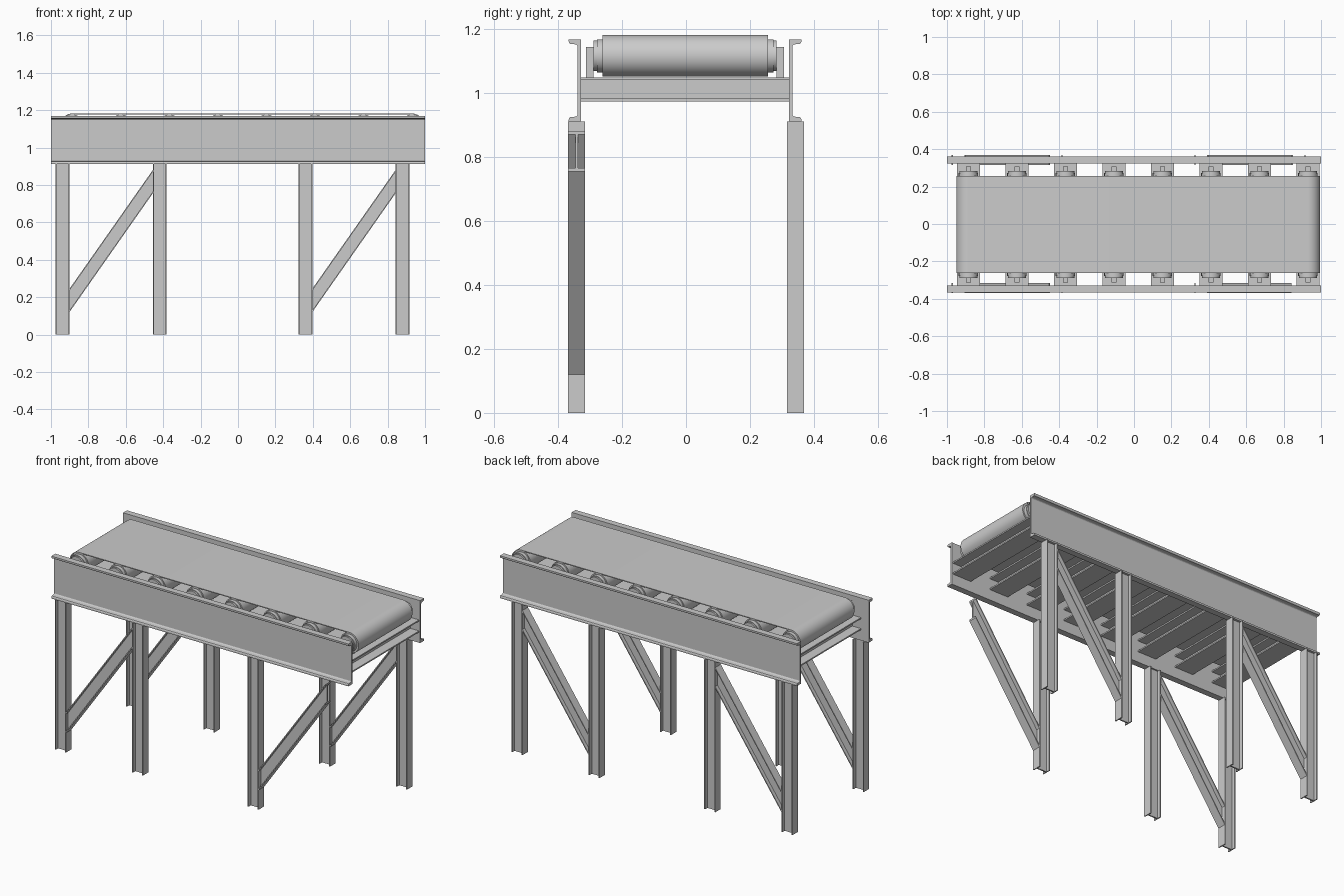
import bpy, bmesh
from math import sin, cos, pi
from mathutils import Vector

if "Cube" in bpy.data.objects:
    bpy.data.objects.remove(bpy.data.objects["Cube"])

X, Y, Z = Vector((1, 0, 0)), Vector((0, 1, 0)), Vector((0, 0, 1))


def finish(bm, name, smooth=False):
    bmesh.ops.recalc_face_normals(bm, faces=bm.faces[:])
    me = bpy.data.meshes.new(name)
    bm.to_mesh(me)
    bm.free()
    ob = bpy.data.objects.new(name, me)
    bpy.context.collection.objects.link(ob)
    if smooth:
        bpy.ops.object.select_all(action='DESELECT')
        ob.select_set(True)
        bpy.context.view_layer.objects.active = ob
        bpy.ops.object.shade_smooth_by_angle()
    return ob


def prism(name, profile, start, end, u, v, smooth=False):
    """Sweep a closed 2D profile from start to end; u and v span the cut plane."""
    bm = bmesh.new()
    a, b = [[bm.verts.new(Vector(p) + u * s + v * t) for s, t in profile] for p in (start, end)]
    n = len(profile)
    for i in range(n):
        j = (i + 1) % n
        bm.faces.new((a[i], a[j], b[j], b[i]))
    bm.faces.new(a)
    bm.faces.new(b)
    return finish(bm, name, smooth)


def i_beam(height, width, flange, web):
    h, w, t = height / 2, width / 2, web / 2
    k = h - flange
    return [(-h, -w), (-k, -w), (-k, -t), (k, -t), (k, -w), (h, -w),
            (h, w), (k, w), (k, t), (-k, t), (-k, w), (-h, w)]


def circle(r, n=40):
    return [(r * cos(2 * pi * i / n), r * sin(2 * pi * i / n)) for i in range(n)]


def stadium(x0, x1, z, r, n=24):
    right = [(x1 + r * sin(pi * i / n), z + r * cos(pi * i / n)) for i in range(n + 1)]
    left = [(x0 - r * sin(pi * i / n), z - r * cos(pi * i / n)) for i in range(n + 1)]
    return right + left


# Side rails: channels with filleted flanges facing outward (y offset, z)
upper = [(0.010, 0.108), (0.012, 0.111), (0.016, 0.113), (0.034, 0.115), (0.037, 0.118),
         (0.038, 0.122), (0.038, 0.129), (0, 0.129)]
channel = upper + [(y, -z) for y, z in reversed(upper)]
YC = -0.003
for side, label in ((-1, "front"), (1, "back")):
    prism(label + "_side_rail", channel, (-1, YC + side * 0.326, 1.04),
          (1, YC + side * 0.326, 1.04), Y * side, Z)

# Legs and diagonal braces; the front right corner has no leg
leg = i_beam(0.074, 0.053, 0.006, 0.008)
brace = i_beam(0.125, 0.053, 0.010, 0.008)
for side, label in ((-1, "front"), (1, "back")):
    y = side * 0.3425
    for i, x in enumerate((-0.938, -0.418, 0.36, 0.88)):
        if not (side < 0 and i == 3):
            prism(f"{label}_leg_{i + 1}", leg, (x, y, 0), (x, y, 0.911), X, Y)
        if i % 2 == 0:
            prism(f"{label}_brace_{i // 2 + 1}", brace, (x + 0.037, y, 0.182),
                  (x + 0.483, y, 0.818), Z, Y)

# Cross beams, rollers and roller brackets
ZC = 1.117
rollers = [-0.885 + 0.2593 * i for i in range(8)]
beam = i_beam(0.075, 0.125, 0.008, 0.008)
for i, x in enumerate(rollers):
    prism(f"cross_beam_{i + 1}", beam, (x, YC - 0.326, 1.0125), (x, YC + 0.326, 1.0125), Z, X)
    prism(f"roller_{i + 1}", circle(0.052), (x, YC - 0.276, ZC), (x, YC + 0.276, ZC), X, Z, True)
    prism(f"roller_sleeve_{i + 1}", circle(0.0595), (x, YC - 0.255, ZC), (x, YC + 0.255, ZC), X, Z, True)
    for side, label in ((-1, "front"), (1, "back")):
        yb = YC + side * 0.286
        prism(f"{label}_roller_end_{i + 1}", circle(0.048), (x, YC + side * 0.27, ZC), (x, yb, ZC), X, Z, True)
        tab = [(-0.013, 1.05), (0.013, 1.05), (0.013, 1.145), (-0.013, 1.145)]
        prism(f"{label}_roller_bracket_{i + 1}", tab, (x, yb, 0), (x, YC + side * 0.31, 0), X, Z)

# Endless belt: hollow loop around the end rollers
bm = bmesh.new()
outer = stadium(rollers[0], rollers[-1], ZC, 0.065)
inner = stadium(rollers[0], rollers[-1], ZC, 0.060)
w = 0.259
rings = [[bm.verts.new((x, YC + y, z)) for x, z in loop]
         for loop, y in ((outer, -w), (outer, w), (inner, w), (inner, -w))]
n = len(outer)
for k in range(4):
    a, b = rings[k], rings[(k + 1) % 4]
    for i in range(n):
        j = (i + 1) % n
        bm.faces.new((a[i], a[j], b[j], b[i]))
finish(bm, "belt", True)
